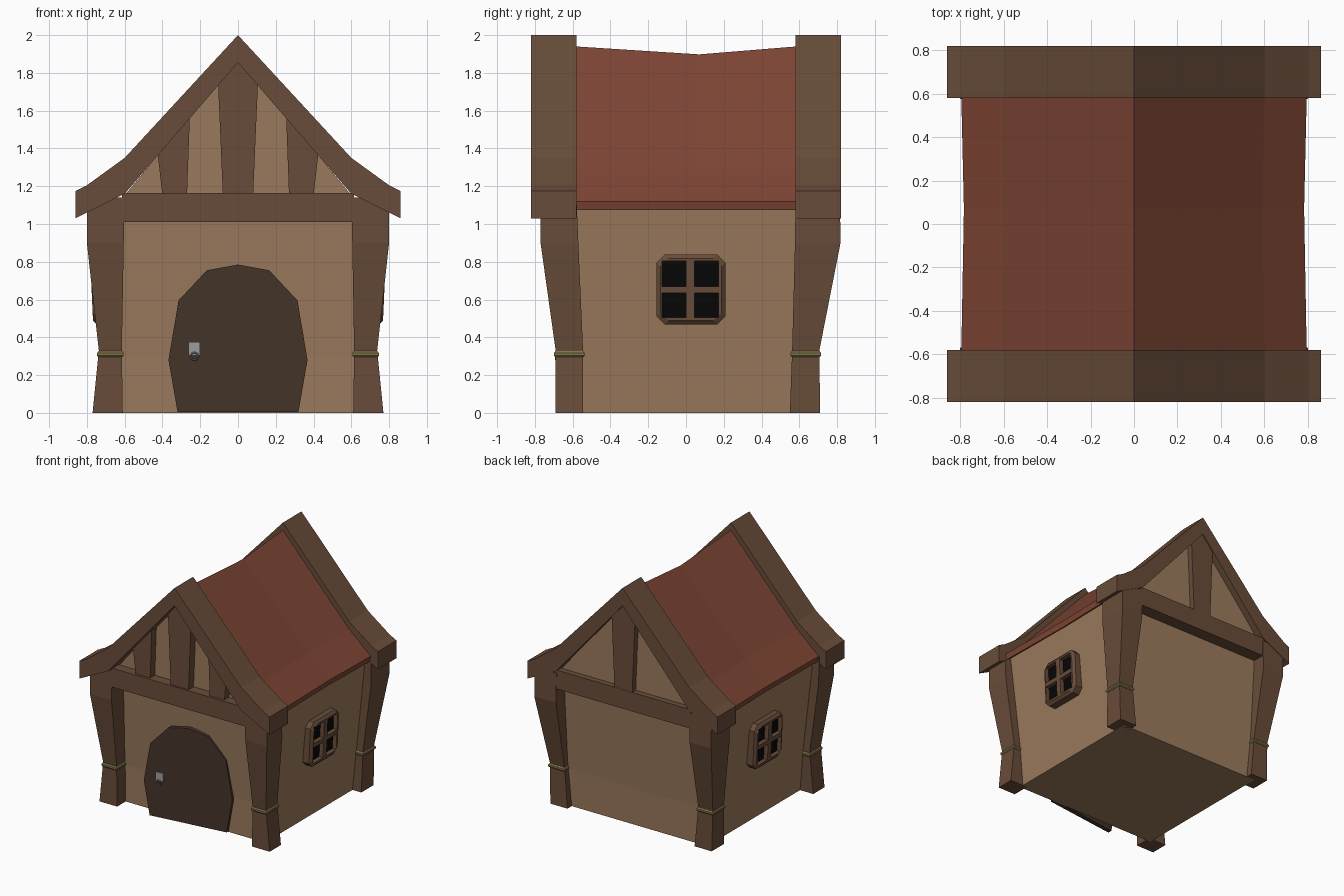
import bpy, bmesh
from math import pi

if "Cube" in bpy.data.objects:
    bpy.data.objects.remove(bpy.data.objects["Cube"])


def material(name, rgb):
    m = bpy.data.materials.new(name)
    m.diffuse_color = (*rgb, 1)
    m.use_nodes = True
    m.node_tree.nodes["Principled BSDF"].inputs["Base Color"].default_value = m.diffuse_color
    return m


WOOD = material("timber", (0.14, 0.073, 0.041))
PLASTER = material("plaster", (0.33, 0.195, 0.11))
ROOF = material("roof_red", (0.21, 0.06, 0.035))
DOOR = material("door_wood", (0.06, 0.035, 0.023))
ROPE = material("rope", (0.21, 0.18, 0.065))
BLACK = material("glass", (0.002, 0.002, 0.002))
METAL = material("metal", (0.35, 0.35, 0.35))


def add_loft(bm, rings):
    vs = [[bm.verts.new(p) for p in r] for r in rings]
    n = len(vs[0])
    for a, b in zip(vs, vs[1:]):
        for i in range(n):
            j = (i + 1) % n
            bm.faces.new((a[i], a[j], b[j], b[i]))
    bm.faces.new(vs[0][::-1])
    bm.faces.new(vs[-1])


def finish(name, bm, mat, mirror=False):
    bmesh.ops.recalc_face_normals(bm, faces=bm.faces)
    me = bpy.data.meshes.new(name)
    bm.to_mesh(me)
    bm.free()
    ob = bpy.data.objects.new(name, me)
    bpy.context.collection.objects.link(ob)
    if mat:
        me.materials.append(mat)
    if mirror:
        ob.modifiers.new("mirror", 'MIRROR')
    return ob


def loft(name, rings, mat, mirror=False):
    """Capped skin through rings of equal point count."""
    bm = bmesh.new()
    add_loft(bm, rings)
    return finish(name, bm, mat, mirror)


def slab(name, pts, y0, y1, mat, mirror=False):
    """Front-view outline (x, z) extruded along y."""
    return loft(name, [[(x, y, z) for x, z in pts] for y in (y0, y1)], mat, mirror)


def rect(x0, x1, y0, y1, z):
    return [(x0, y0, z), (x1, y0, z), (x1, y1, z), (x0, y1, z)]


def both_sides(half):
    """Complete a right-hand outline with its mirror image."""
    return half + [(-x, z) for x, z in half[::-1] if x > 0]


# Plaster walls, flaring upwards
loft("walls", [rect(-x, x, y0, y1, z) for z, x, y0, y1 in (
    (0, .65, -.58, .655), (.3, .675, -.58, .66), (1.1, .745, -.625, .715))], PLASTER)

# Corner posts with rope bindings
posts = {
    "front": [(0, .61, .77, -.69, -.545), (.33, .615, .737, -.69, -.545),
              (.9, .605, .8, -.77, -.57), (1.14, .6, .8, -.77, -.58)],
    "back": [(0, .575, .73, .55, .71), (.33, .605, .737, .562, .706),
             (.9, .605, .8, .577, .818), (1.14, .6, .8, .58, .815)]}
for side, secs in posts.items():
    loft(side + "_posts", [rect(a, b, c, d, z) for z, a, b, c, d in secs], WOOD, True)
    _, a, b, c, d = secs[1]
    loft(side + "_rope_bindings", [rect(a - g, b + g, c - g, d + g, z) for z, g in (
        (.295, .002), (.303, .009), (.317, .009), (.327, .002))], ROPE, True)

# Gable frames: bargeboards, cross beam, plaster infill, studs
outer = [(0, 2), (.6, 1.35), (.8, 1.205), (.86, 1.175)]
inner = [(.86, 1.03), (.6, 1.16), (0, 1.855)]
barge = outer + inner + [(-x, z) for x, z in inner[1::-1]] + \
    [(-x, z) for x, z in outer[:0:-1]]
beam = both_sides([(.615, 1.165), (.615, 1.01)])
infill = [(-.61, 1.14), (.61, 1.14), (0, 1.88)]
king_stud = [(-.08, 1.15), (.08, 1.15), (.105, 1.735), (0, 1.87), (-.105, 1.735)]
side_stud = [(.27, 1.15), (.40, 1.15), (.425, 1.37), (.255, 1.57)]
for side, b0, b1, wall, stud, face in (("front", -.82, -.58, -.69, -.755, -.77),
                                       ("back", .82, .58, .765, .81, .812)):
    slab(side + "_bargeboards", barge, b0, b1, WOOD)
    slab(side + "_cross_beam", beam, face, b1, WOOD)
    slab(side + "_gable_infill", infill, wall, b1, PLASTER)
    slab(side + "_king_stud", king_stud, stud, b1, WOOD)
slab("front_side_studs", side_stud, -.75, -.6, WOOD, True)

# Roof between the frames, sagging at the ridge
top = [(0, 1.94), (.6, 1.29), (.795, 1.12)]
under = [(.785, 1.073), (.6, 1.19), (0, 1.86)]
prof = top + under + [(-x, z) for x, z in under[1::-1]] + [(-x, z) for x, z in top[:0:-1]]
loft("roof", [[(x * sx, y, z - sag * (z > 1.5)) for x, z in prof]
              for y, sag, sx in ((-.585, 0, 1), (.07, .042, .985), (.585, 0, 1))], ROOF)


# Door, standing slightly ajar
def door_y(x):
    return -.645 + .125 * x


door = both_sides([(0, .785), (.165, .755), (.315, .595), (.368, .28), (.32, .005)])
loft("door", [[(x, door_y(x) + t, z) for x, z in door] for t in (0, .035)], DOOR)

# Door handle plate and pull ring
plate = [(-.262, .305), (-.2, .305), (-.2, .375), (-.262, .375)]
loft("handle_plate", [[(x, door_y(x) + t, z) for x, z in plate] for t in (-.012, .01)], METAL)
bpy.ops.mesh.primitive_torus_add(major_radius=.02, minor_radius=.005, major_segments=8,
                                 minor_segments=4, rotation=(pi / 2, 0, 0),
                                 location=(-.231, door_y(-.231) - .014, .3))
ring = bpy.context.object
ring.name = "pull_ring"
ring.data.materials.append(METAL)


# Windows: chamfered frame with four openings and dark panes, leaning with the wall
def lean(x, y, z):
    return (x + .045 * (z - .65), y, z)


def octagon(x, g):
    y0, y1, z0, z1, c = -.155 + g, .208 - g, .468 + g, .838 - g, .042
    return [lean(x, y, z) for y, z in (
        (y0 + c, z0), (y1 - c, z0), (y1, z0 + c), (y1, z1 - c),
        (y1 - c, z1), (y0 + c, z1), (y0, z1 - c), (y0, z0 + c))]


frame = loft("window_frames", [octagon(.67, 0), octagon(.757, 0), octagon(.775, .02)], WOOD)
bm = bmesh.new()
for y0, y1 in ((-.127, 0), (.045, .172)):
    for z0, z1 in ((.505, .635), (.67, .803)):
        add_loft(bm, [[lean(x, y, z) for y, z in ((y0, z0), (y1, z0), (y1, z1), (y0, z1))]
                      for x in (.735, .85)])
cutter = finish("window_cutter", bm, None)
cutter.hide_render = True
cutter.hide_set(True)
cut = frame.modifiers.new("openings", 'BOOLEAN')
cut.operation = 'DIFFERENCE'
cut.solver = 'EXACT'
cut.object = cutter
frame.modifiers.new("mirror", 'MIRROR')
loft("window_panes", [[lean(x, y, z) for y, z in ((-.135, .495), (.18, .495),
                                                  (.18, .81), (-.135, .81))]
                      for x in (.70, .74)], BLACK, True)
